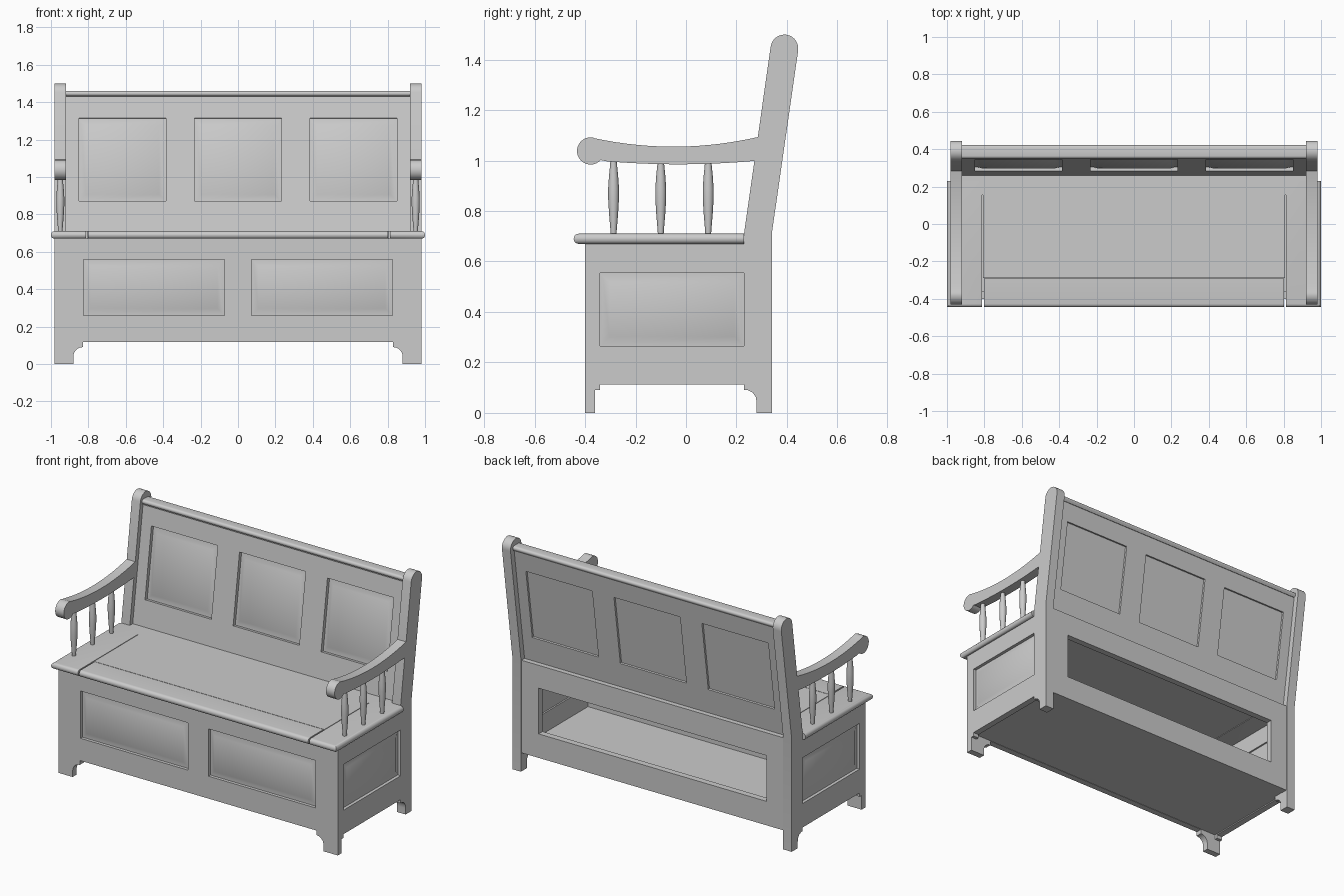
import bpy, bmesh
from math import sin, cos, radians, pi
from mathutils import Matrix, Vector

if "Cube" in bpy.data.objects:
    bpy.data.objects.remove(bpy.data.objects["Cube"])


def axes(x, y, z, origin):
    m = Matrix((x, y, z)).transposed().to_4x4()
    m.translation = Vector(origin)
    return m


def front_plane(y):
    return axes((1, 0, 0), (0, 0, 1), (0, -1, 0), (0, y, 0))


def side_plane(x):
    return axes((0, 1, 0), (0, 0, 1), (1, 0, 0), (x, 0, 0))


def finish(name, bm, mirror=False):
    bmesh.ops.remove_doubles(bm, verts=bm.verts, dist=1e-5)
    bmesh.ops.recalc_face_normals(bm, faces=bm.faces)
    me = bpy.data.meshes.new(name)
    bm.to_mesh(me)
    bm.free()
    ob = bpy.data.objects.new(name, me)
    bpy.context.collection.objects.link(ob)
    bpy.ops.object.select_all(action='DESELECT')
    ob.select_set(True)
    bpy.context.view_layer.objects.active = ob
    bpy.ops.object.shade_smooth_by_angle(angle=radians(35))
    if mirror:
        ob.modifiers.new("Mirror", 'MIRROR').use_mirror_merge = False
    return ob


def board(name, loops, thick, matrix, mirror=False):
    """Flat board from an outline plus optional hole outlines."""
    cu = bpy.data.curves.new(name + "_outline", 'CURVE')
    cu.dimensions = '2D'
    cu.fill_mode = 'BOTH'
    cu.extrude = thick / 2
    for pts in loops:
        sp = cu.splines.new('POLY')
        sp.points.add(len(pts) - 1)
        for p, (a, b) in zip(sp.points, pts):
            p.co = (a, b, 0, 1)
        sp.use_cyclic_u = True
    tmp = bpy.data.objects.new(name + "_outline", cu)
    bpy.context.collection.objects.link(tmp)
    dg = bpy.context.evaluated_depsgraph_get()
    me = bpy.data.meshes.new_from_object(tmp.evaluated_get(dg))
    bm = bmesh.new()
    bm.from_mesh(me)
    bm.transform(matrix)
    bpy.data.objects.remove(tmp)
    bpy.data.meshes.remove(me)
    bpy.data.curves.remove(cu)
    return finish(name, bm, mirror)


def cube(lo, hi):
    lo, hi = Vector(lo), Vector(hi)
    bm = bmesh.new()
    bmesh.ops.create_cube(bm, size=1, matrix=Matrix.Translation((lo + hi) / 2)
                          @ Matrix.Diagonal((*(hi - lo), 1)))
    return bm


def plank(name, lo, hi, round_front=False, round_side=False, mirror=False):
    """Box with optional bullnose on its front and outer side."""
    bm = cube(lo, hi)
    edges = []
    for e in bm.edges:
        a, b = (v.co for v in e.verts)
        if abs(a.z - b.z) > 1e-5:
            continue
        if round_front and max(a.y, b.y) < lo[1] + 1e-4:
            edges.append(e)
        elif round_side and min(a.x, b.x) > hi[0] - 1e-4:
            edges.append(e)
    if edges:
        bmesh.ops.bevel(bm, geom=edges, offset=(hi[2] - lo[2]) * 0.48,
                        segments=5, profile=0.5, affect='EDGES')
    return finish(name, bm, mirror)


def raised_panel(name, x0, x1, z0, z1, matrix, mirror=False):
    """Thin panel, flat behind, with a sloped raised field in front."""
    g = 0.005
    bm = cube((x0 - g, z0 - g, -0.01), (x1 + g, z1 + g, 0.0))
    bm.faces.ensure_lookup_table()
    top = max(bm.faces, key=lambda f: f.calc_center_median().z)
    bmesh.ops.inset_region(bm, faces=[top], thickness=0.02)
    bmesh.ops.inset_region(bm, faces=[top], thickness=0.04)
    for v in top.verts:
        v.co.z += 0.013
    bm.transform(matrix)
    return finish(name, bm, mirror)


def arc(cx, cy, r, a0, a1, n=14):
    return [(cx + r * cos(radians(a0 + (a1 - a0) * i / n)),
             cy + r * sin(radians(a0 + (a1 - a0) * i / n))) for i in range(n + 1)]


def rect(x0, x1, z0, z1):
    return [(x0, z0), (x1, z0), (x1, z1), (x0, z1)]


# front of the chest with bracket feet and two panels
foot = [(0.98, 0), (0.88, 0)] + arc(0.83, 0.04, 0.05, 180, 105, 6)
foot = [(0.98, 0), (0.88, 0)] + [(1.66 - x if x > 0.83 else 2 * 0.83 - x, z) for x, z in foot[2:]]
foot += [(0.83, 0.09), (0.83, 0.118)]
outline = [(0.98, 0.67)] + foot + [(-x, z) for x, z in reversed(foot)] + [(-0.98, 0.67)]
front_panels = [(-0.825, -0.072), (0.072, 0.825)]
board("chest_front", [outline] + [rect(a, b, 0.26, 0.56) for a, b in front_panels],
      0.04, front_plane(-0.38))
for a, b in front_panels:
    raised_panel("chest_front_panel", a, b, 0.26, 0.56, front_plane(-0.38))

# chest sides
board("chest_sides", [[(-0.36, 0.67), (-0.36, 0.09), (-0.34, 0.09), (-0.34, 0.113),
                       (0.23, 0.113), (0.23, 0.265), (-0.34, 0.265), (-0.34, 0.555),
                       (0.23, 0.555), (0.23, 0.67)]], 0.04, side_plane(0.96), True)
raised_panel("chest_side_panels", -0.34, 0.23, 0.265, 0.555, side_plane(0.96), True)

# leaning back posts with round tops and bracket feet
board("back_posts", [[(0.34, 0), (0.34, 0.71)] + arc(0.39, 1.444, 0.055, -8, 172)
                     + [(0.23, 0.71), (0.23, 0.09), (0.245, 0.09), (0.265, 0.08),
                        (0.277, 0.062), (0.28, 0.04), (0.28, 0)]],
      0.06, side_plane(0.95), True)

# open lower back and chest floor
board("chest_back", [rect(-0.92, 0.92, 0.118, 0.705), rect(-0.8, 0.8, 0.27, 0.56)],
      0.04, front_plane(0.315))
plank("chest_floor", (-0.94, -0.36, 0.12), (0.94, 0.297, 0.14))

# seat: fixed ends, hinged lid and nosing
plank("seat_ends", (0.812, -0.445, 0.67), (1.0, 0.23, 0.71), True, True, True)
plank("seat_front", (-0.803, -0.445, 0.67), (0.803, -0.291, 0.71), True)
plank("seat_lid", (-0.808, -0.288, 0.67), (0.808, 0.155, 0.71))
plank("seat_hinge_rail", (-0.812, 0.155, 0.67), (0.812, 0.23, 0.71))
plank("seat_back_strip", (-0.92, 0.23, 0.67), (0.92, 0.294, 0.71))

# leaning backrest with three panels
t = radians(8.2)
lean = axes((1, 0, 0), (0, sin(t), cos(t)), (0, -cos(t), sin(t)), (0, 0.281, 0.705))
back_panels = [(-0.85, -0.385), (-0.232, 0.232), (0.385, 0.85)]
board("backrest_frame", [rect(-0.92, 0.92, 0, 0.738)]
      + [rect(a, b, 0.165, 0.613) for a, b in back_panels], 0.045, lean)
for a, b in back_panels:
    raised_panel("backrest_panel", a, b, 0.165, 0.613, lean)

# moulded top rail of the backrest
cap = [(0.352, 1.432), (0.412, 1.427)] + arc(0.408, 1.445, 0.014, -60, 90, 6) \
    + arc(0.364, 1.446, 0.014, 90, 240, 6)
board("backrest_top_rail", [cap], 1.84, side_plane(0))

# swept armrests with a scroll end
top = [(y, 1.055 + 0.34 * (y + 0.05) ** 2) for y in [0.30 - 0.66 * i / 16 for i in range(17)]]
low = [(y, 0.985 + 0.15 * (y + 0.03) ** 2) for y in [-0.318 + 0.608 * i / 14 for i in range(15)]]
board("armrests", [top + arc(-0.378, 1.038, 0.054, 82, 318, 18) + low],
      0.06, side_plane(0.95), True)

# turned spindles under the arms
profile = [(0.011, 0.70), (0.013, 0.73), (0.018, 0.79), (0.0215, 0.85),
           (0.0215, 0.89), (0.018, 0.94), (0.014, 0.98), (0.012, 1.01)]
for y in (-0.287, -0.1, 0.088):
    bm = bmesh.new()
    n = 16
    rings = [[bm.verts.new((0.95 + r * cos(2 * pi * k / n), y + r * sin(2 * pi * k / n), z))
              for k in range(n)] for r, z in profile]
    for a, b in zip(rings, rings[1:]):
        for k in range(n):
            bm.faces.new((a[k], a[(k + 1) % n], b[(k + 1) % n], b[k]))
    bm.faces.new(rings[0])
    bm.faces.new(rings[-1])
    finish("arm_spindles", bm, True)
